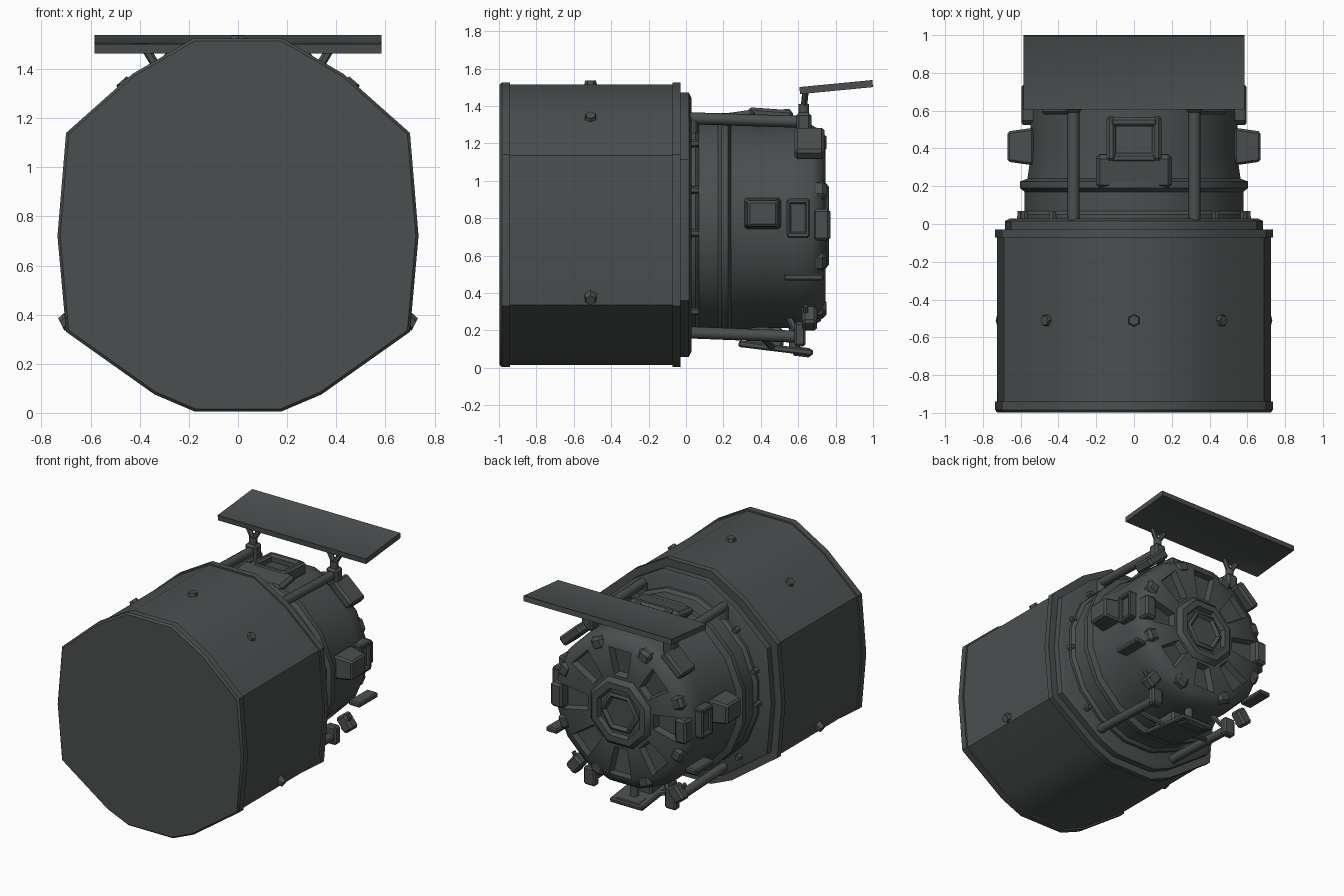
import bpy, bmesh, math
from mathutils import Vector, Matrix

cube = bpy.data.objects.get("Cube")
if cube:
    bpy.data.objects.remove(cube)

MID = 0.76  # height of the long axis
metal = bpy.data.materials.new("dark grey metal")
metal.use_nodes = True
tint = (0.07, 0.078, 0.078, 1)
metal.diffuse_color = tint
metal.node_tree.nodes["Principled BSDF"].inputs["Base Color"].default_value = tint


def finish(name, bm, angle=40):
    bmesh.ops.recalc_face_normals(bm, faces=bm.faces)
    mesh = bpy.data.meshes.new(name)
    bm.to_mesh(mesh)
    bm.free()
    mesh.materials.append(metal)
    ob = bpy.data.objects.new(name, mesh)
    bpy.context.collection.objects.link(ob)
    bpy.ops.object.select_all(action='DESELECT')
    ob.select_set(True)
    bpy.context.view_layer.objects.active = ob
    bpy.ops.object.shade_smooth_by_angle(angle=math.radians(angle))
    return ob


def loft(outline, sections):
    """Skin scaled copies of an outline along y; sections are (y, scale)."""
    bm = bmesh.new()
    rings = [[bm.verts.new((x * s, y, MID + z * s)) for x, z in outline]
             for y, s in sections]
    n = len(outline)
    for a, b in zip(rings, rings[1:]):
        for i in range(n):
            j = (i + 1) % n
            bm.faces.new((a[i], a[j], b[j], b[i]))
    bm.faces.new(rings[0])
    bm.faces.new(rings[-1])
    return bm


def circle(n, turn=0.5):
    return [(math.cos((i + turn) * math.tau / n), math.sin((i + turn) * math.tau / n))
            for i in range(n)]


def box(name, loc, size, tilt=(0, 0, 0), bevel=0.008, top=1.0):
    bm = bmesh.new()
    bmesh.ops.create_cube(bm, size=1)
    for v in bm.verts:
        if v.co.z > 0:
            v.co.x *= top
            v.co.y *= top
        v.co = Vector([c * s for c, s in zip(v.co, size)])
    if bevel:
        bmesh.ops.bevel(bm, geom=bm.edges[:], offset=bevel, segments=1, affect='EDGES')
    turn = Matrix.Identity(4)
    for a, axis in zip(tilt, "XYZ"):
        turn = Matrix.Rotation(math.radians(a), 4, axis) @ turn
    bm.transform(Matrix.Translation(loc) @ turn)
    return finish(name, bm, 30)


def beam(name, start, end, r, sides=8, r2=None):
    a, b = Vector(start), Vector(end)
    bm = bmesh.new()
    bmesh.ops.create_cone(bm, cap_ends=True, segments=sides, radius1=r,
                          radius2=r if r2 is None else r2, depth=(b - a).length)
    bm.transform(Matrix.Translation((a + b) / 2)
                 @ (b - a).to_track_quat('Z', 'Y').to_matrix().to_4x4())
    return finish(name, bm, 50)


# Faceted front drum with raised lips at both ends
half = [(0.18, 0.765), (0.43, 0.62), (0.70, 0.38), (0.735, -0.04),
        (0.70, -0.43), (0.34, -0.685), (0.175, -0.755)]
hull = half + [(-x, z) for x, z in reversed(half)]
finish("drum", loft(hull, [(-0.96, 0.985), (-0.05, 0.985)]))
finish("front_cap", loft(hull, [(-0.998, 0.985), (-0.985, 1), (-0.94, 1)]))
finish("rear_lip", loft(hull, [(-0.072, 1), (-0.03, 1)]))
finish("bulkhead", loft(hull, [(-0.03, 0.93), (0.015, 0.93), (0.03, 0.89)]))

# Fittings on the drum skin
for x, z in [(0, 1.515), (0.46, 1.335), (-0.46, 1.335), (0.70, 0.37), (-0.70, 0.37)]:
    out = Vector((x, 0, (z - MID) * 0.9)).normalized() * 0.022
    p = Vector((x, -0.51, z))
    beam("drum_fitting", p - out, p + out, 0.04, 6, 0.028)

# Rear cabin: collar, waisted wall and a rear face with recessed panels
cabin = loft(circle(16), [(0.0, 0.61), (0.05, 0.61), (0.07, 0.59), (0.17, 0.59),
                          (0.19, 0.615), (0.225, 0.615), (0.24, 0.575), (0.38, 0.555),
                          (0.58, 0.56), (0.67, 0.55), (0.72, 0.52), (0.745, 0.46),
                          (0.735, 0.26)])
band = []
for f in cabin.faces:
    c = f.calc_center_median()
    if 0.735 < c.y < 0.745 and len(f.verts) == 4:
        sector = round(math.atan2(c.z - MID, c.x) / (math.tau / 16))
        if sector % 2 == 0:
            band.append(f)
bmesh.ops.recalc_face_normals(cabin, faces=cabin.faces)
bmesh.ops.inset_individual(cabin, faces=band, thickness=0.015, depth=-0.045)
finish("cabin", cabin)

# Raised ribs around the shoulder, between the recesses
for i in range(8):
    a = (i + 0.5) * math.tau / 8
    d = Vector((math.cos(a), 0, math.sin(a)))
    axis = Vector((0, 0, MID))
    box("shoulder_rib", axis + d * 0.48 + Vector((0, 0.69, 0)), (0.10, 0.12, 0.09),
        (0, 90 - math.degrees(a), 0), 0.02)

# Docking hub with a hollow six-sided centre
finish("docking_ring", loft(circle(8), [(0.70, 0.27), (0.745, 0.25), (0.765, 0.225),
                                        (0.765, 0.18), (0.73, 0.165)]))
finish("docking_hatch", loft(circle(6, 0), [(0.71, 0.15), (0.75, 0.15), (0.76, 0.13),
                                            (0.74, 0.11)]))

# Roof hatch: a frame around a sunken plate
box("roof_hatch", (0, 0.45, 1.31), (0.26, 0.20, 0.06), (-4, 0, 0))
for x in (-0.12, 0.12):
    box("roof_hatch_side", (x, 0.45, 1.34), (0.05, 0.24, 0.09), (-4, 0, 0), 0.015)
for y in (0.35, 0.54):
    box("roof_hatch_end", (0, y, 1.345), (0.25, 0.05, 0.08), (0, 0, 0), 0.015)
box("roof_fairing", (0, 0.28, 1.34), (0.40, 0.18, 0.06), (8, 0, 0), 0.02)

for s in (-1, 1):
    # Side instrument pods and window frames
    box("side_pod", (s * 0.60, 0.41, 0.825), (0.17, 0.20, 0.14), (0, s * 90, 0), 0.012, 0.8)
    box("side_window", (s * 0.54, 0.60, 0.80), (0.06, 0.10, 0.17))
    for z in (0.71, 0.89):
        box("window_frame", (s * 0.555, 0.60, z), (0.08, 0.12, 0.03))
    for y in (0.55, 0.65):
        box("window_frame", (s * 0.555, y, 0.80), (0.08, 0.025, 0.19))
    box("rear_pod", (s * 0.49, 0.725, 0.765), (0.09, 0.095, 0.17), (0, 0, 0), 0.015)
    box("side_handle", (s * 0.55, 0.63, 0.485), (0.09, 0.21, 0.035))
    box("upper_cover", (s * 0.40, 0.66, 1.20), (0.20, 0.16, 0.07), (0, s * 42, 0), 0.015)

    # Roof rails, and forked posts that hold the panel
    x = s * 0.32
    beam("roof_rail", (x, 0.0, 1.335), (x, 0.63, 1.315), 0.032)
    beam("roof_rail_foot", (x, 0.03, 1.34), (x, 0.03, 1.25), 0.035)
    box("post_base", (x, 0.63, 1.30), (0.09, 0.08, 0.13), (0, 0, 0), 0.015)
    beam("panel_post", (x, 0.63, 1.30), (x, 0.63, 1.41), 0.028)
    beam("panel_fork", (x, 0.63, 1.39), (x + 0.06, 0.64, 1.49), 0.018, 6)
    beam("panel_fork", (x, 0.63, 1.39), (x - 0.06, 0.64, 1.49), 0.018, 6)

    # Belly rails with feet
    beam("belly_rail", (x, 0.0, 0.19), (x, 0.63, 0.165), 0.032)
    box("belly_rail_foot", (x, 0.61, 0.18), (0.09, 0.06, 0.13), (0, 0, 0), 0.012)
    beam("belly_strut", (x, 0.61, 0.16), (s * 0.22, 0.55, 0.27), 0.018, 6)
    beam("belly_brace", (x, 0.40, 0.175), (s * 0.12, 0.46, 0.11), 0.018, 6)
    box("side_thruster", (s * 0.40, 0.66, 0.265), (0.09, 0.08, 0.12), (0, -s * 38, 0), 0.015)
    beam("thruster_strut", (s * 0.44, 0.64, 0.33), (s * 0.38, 0.64, 0.22), 0.015, 6)

    # Lamps on the bulkhead
    for lx, lz in [(0.43, 1.20), (0.60, 0.72), (0.58, 0.95), (0.45, 0.30)]:
        beam("bulkhead_lamp", (s * lx, 0.0, lz), (s * lx, 0.07, lz), 0.025, 6, 0.018)

# Belly instrument slung below the cabin
box("belly_tray", (0, 0.48, 0.105), (0.26, 0.40, 0.035), (-7, 0, 0))
box("belly_box", (0, 0.42, 0.16), (0.18, 0.20, 0.11), (0, 0, 0), 0.015)
box("belly_sensor", (0, 0.62, 0.085), (0.20, 0.10, 0.05), (-7, 0, 0), 0.012)
beam("belly_post", (0, 0.58, 0.09), (0, 0.58, 0.27), 0.03)

# Tilted panel: a slab with a shallow inset on each broad face
bm = bmesh.new()
bmesh.ops.create_cube(bm, size=1)
bm.transform(Matrix.Translation((0, 0.803, 1.501)) @ Matrix.Rotation(math.radians(5.5), 4, 'X')
             @ Matrix.Diagonal((1.17, 0.392, 0.038, 1)))
bm.normal_update()
broad = [f for f in bm.faces if abs(f.normal.z) > 0.9]
bmesh.ops.inset_individual(bm, faces=broad, thickness=0.015, depth=-0.004)
finish("panel", bm, 30)
